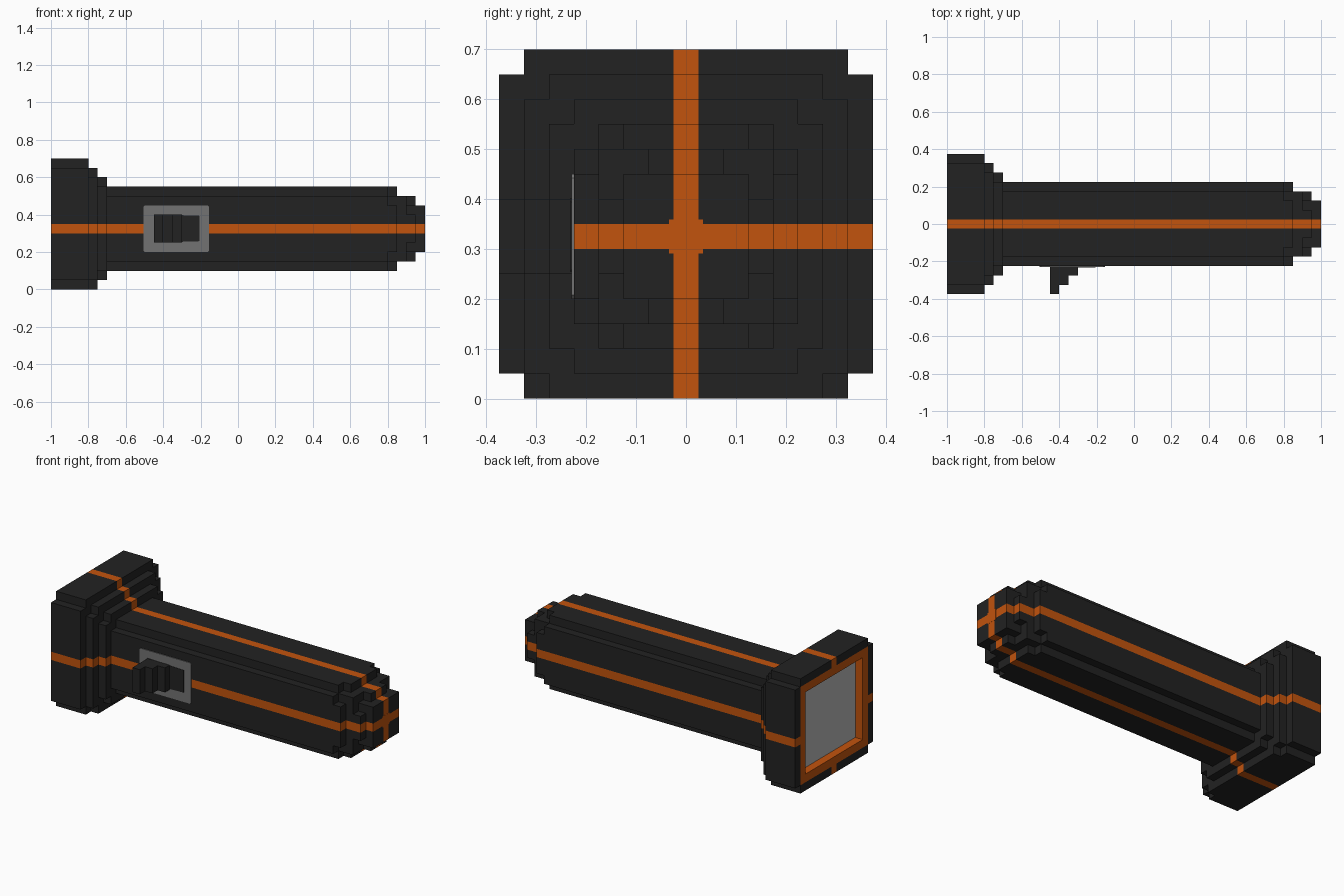
import bpy, bmesh
from mathutils import Vector

cube = bpy.data.objects.get("Cube")
if cube:
    bpy.data.objects.remove(cube, do_unlink=True)


def material(name, r, g, b):
    m = bpy.data.materials.new(name)
    m.use_nodes = True
    m.diffuse_color = (r, g, b, 1)
    m.node_tree.nodes["Principled BSDF"].inputs["Base Color"].default_value = (r, g, b, 1)
    return m


BLACK = material("black plastic", 0.016, 0.016, 0.016)
ORANGE = material("orange trim", 0.54, 0.087, 0.004)
GREY = material("grey plate", 0.17, 0.17, 0.17)
LENS = material("lens grey", 0.48, 0.48, 0.48)


def finish(name, bm, mats):
    bmesh.ops.recalc_face_normals(bm, faces=bm.faces)
    mesh = bpy.data.meshes.new(name)
    bm.to_mesh(mesh)
    bm.free()
    for m in mats:
        mesh.materials.append(m)
    ob = bpy.data.objects.new(name, mesh)
    bpy.context.collection.objects.link(ob)
    return ob


def prism(points, offset):
    """Closed solid from a flat outline pushed along an offset."""
    bm = bmesh.new()
    face = bm.faces.new([bm.verts.new(p) for p in points])
    ext = bmesh.ops.extrude_face_region(bm, geom=[face], use_keep_orig=True)
    verts = [v for v in ext["geom"] if isinstance(v, bmesh.types.BMVert)]
    bmesh.ops.translate(bm, verts=verts, vec=offset)
    return bm


def cut(bm, axis, values):
    for value in values:
        point, normal = Vector(), Vector()
        point[axis], normal[axis] = value, 1
        bmesh.ops.bisect_plane(bm, geom=bm.verts[:] + bm.edges[:] + bm.faces[:],
                               plane_co=point, plane_no=normal, dist=1e-5)


def section_bm(x0, x1, w, lo, hi, n):
    """Slab along x whose four corners are notched by n."""
    if n:
        outline = [(-w + n, lo), (w - n, lo), (w - n, lo + n), (w, lo + n),
                   (w, hi - n), (w - n, hi - n), (w - n, hi), (-w + n, hi),
                   (-w + n, hi - n), (-w, hi - n), (-w, lo + n), (-w + n, lo + n)]
    else:
        outline = [(-w, lo), (w, lo), (w, hi), (-w, hi)]
    bm = prism([(x0, y, z) for y, z in outline], (x1 - x0, 0, 0))
    cut(bm, 1, (-0.025, 0.025))
    cut(bm, 2, (0.3, 0.35))
    return bm


def paint_stripes(bm):
    for f in bm.faces:
        c = f.calc_center_median()
        f.material_index = int(abs(c.y) < 0.024 or 0.301 < c.z < 0.349)


# Stepped neck, barrel and tail
for name, dims in {
    "neck_large": (-0.8, -0.75, 0.325, 0, 0.65, 0.05),
    "neck_small": (-0.75, -0.7, 0.275, 0.05, 0.6, 0.05),
    "barrel": (-0.7, 0.8, 0.225, 0.1, 0.55, 0.05),
    "barrel_end": (0.8, 0.85, 0.225, 0.1, 0.55, 0.1),
    "tail_core": (0.8, 0.9, 0.175, 0.15, 0.5, 0),
    "tail_ring": (0.9, 0.95, 0.175, 0.15, 0.5, 0.1),
    "tail_cap": (0.9, 1.0, 0.125, 0.2, 0.45, 0),
}.items():
    bm = section_bm(*dims)
    paint_stripes(bm)
    finish(name, bm, [BLACK, ORANGE])

# Head with an orange frame around a recessed lens
bm = section_bm(-1, -0.8, 0.375, 0, 0.7, 0.05)
cut(bm, 1, (-0.325, -0.275, 0.275, 0.325))
cut(bm, 2, (0.05, 0.1, 0.6, 0.65))


def on_front(f, half_y, half_z):
    c = f.calc_center_median()
    return c.x < -0.999 and abs(c.y) < half_y and abs(c.z - 0.35) < half_z


paint_stripes(bm)
for f in bm.faces:
    if on_front(f, 0.325, 0.3):
        f.material_index = 1
lens = [f for f in bm.faces if on_front(f, 0.275, 0.25)]
ext = bmesh.ops.extrude_face_region(bm, geom=lens)
bmesh.ops.translate(bm, vec=(0.05, 0, 0),
                    verts=[v for v in ext["geom"] if isinstance(v, bmesh.types.BMVert)])
bmesh.ops.delete(bm, geom=[f for f in lens if f.is_valid], context="FACES")
for f in bm.faces:
    c = f.calc_center_median()
    if abs(c.y) < 0.276 and abs(c.z - 0.35) < 0.251 and c.x < -0.9:
        if abs(c.x + 0.95) < 0.001:
            f.material_index = 2
        elif c.x > -0.999:
            f.material_index = 1
finish("head", bm, [BLACK, ORANGE, LENS])

# Small square at the crossing on the tail
bm = prism([(0.999, y, z) for y, z in
            ((-0.034, 0.291), (0.034, 0.291), (0.034, 0.359), (-0.034, 0.359))],
           (0.0015, 0, 0))
finish("tail_button", bm, [ORANGE])

# Switch surround with clipped corners
x0, x1, z0, z1, k = -0.505, -0.155, 0.2, 0.45, 0.008
bm = prism([(x, -0.224, z) for x, z in
            ((x0 + k, z0), (x1 - k, z0), (x1, z0 + k), (x1, z1 - k),
             (x1 - k, z1), (x0 + k, z1), (x0, z1 - k), (x0, z0 + k))], (0, -0.006, 0))
finish("switch_plate", bm, [GREY])

# Tapered dark inlay under the switch
bm = prism([(x, -0.224, z) for x, z in
            ((-0.45, 0.25), (-0.205, 0.258), (-0.205, 0.394), (-0.45, 0.402))],
           (0, -0.008, 0))
finish("switch_inlay", bm, [BLACK])

# Stepped thumb switch
steps = [(-0.45, -0.2)]
for i in range(3):
    y = -0.375 + 0.05 * i
    steps += [(-0.45 + 0.05 * i, y), (-0.4 + 0.05 * i, y)]
steps.append((-0.3, -0.2))
bm = prism([(x, y, 0.25) for x, y in steps], (0, 0, 0.15))
finish("thumb_switch", bm, [BLACK])
